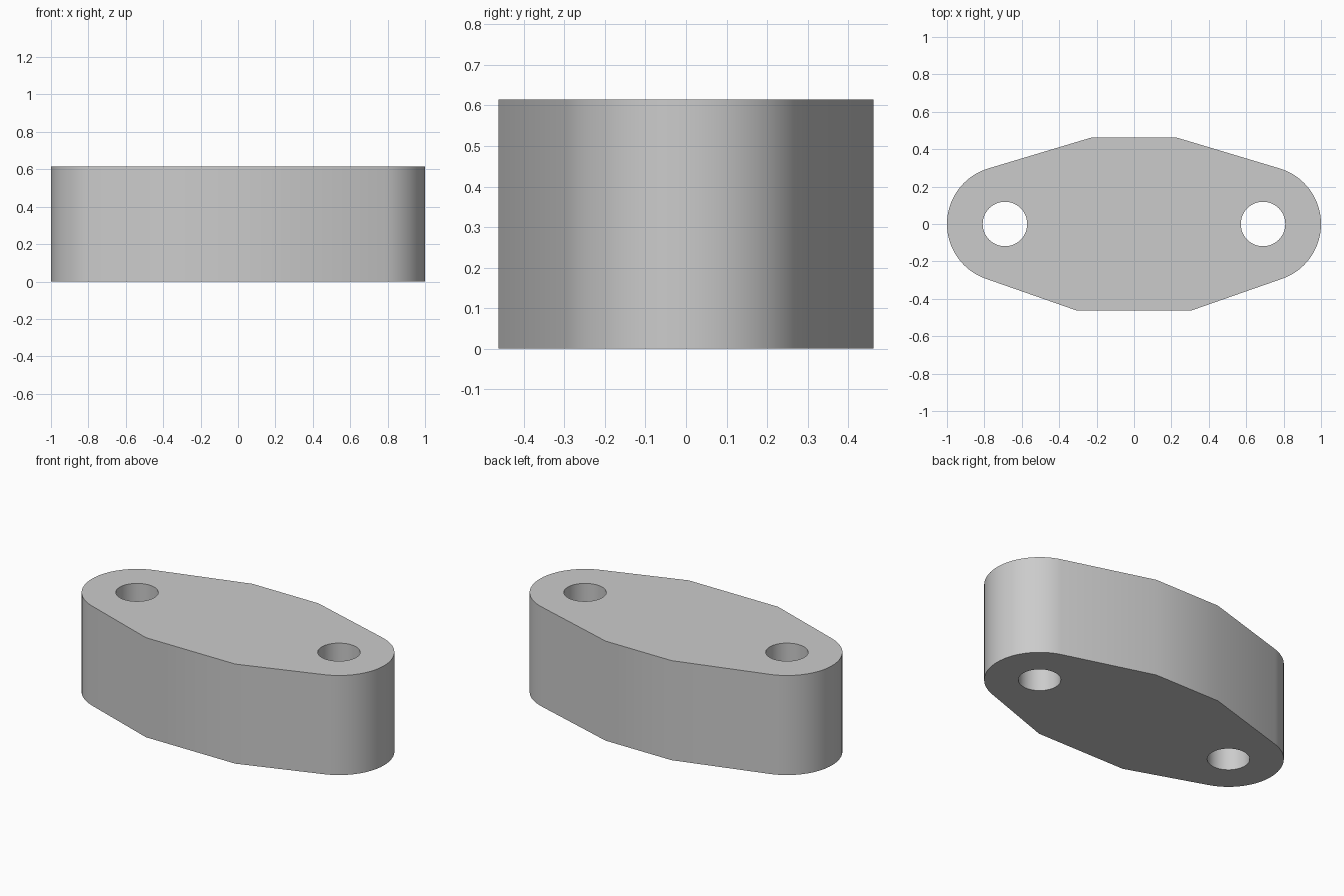
import bpy, bmesh
from math import acos, atan2, cos, hypot, sin, pi

cube = bpy.data.objects.get("Cube")
if cube:
    bpy.data.objects.remove(cube, do_unlink=True)

HEIGHT = 0.615
HALF_DEPTH = 0.463
END_X, END_R = 0.69, 0.31      # rounded ends
HOLE_R = 0.119
BACK_X, FRONT_X = 0.225, 0.305  # half widths of the flat sides
ARC_STEPS = 40

grey = bpy.data.materials.new("light grey")
grey.use_nodes = True
grey.diffuse_color = (0.6, 0.6, 0.6, 1)
grey.node_tree.nodes["Principled BSDF"].inputs["Base Color"].default_value = (0.6, 0.6, 0.6, 1)


def tangent_angle(x, y):
    """Angle on the right end arc where the line from the corner (x, y) touches it."""
    dx = x - END_X
    swing = acos(END_R / hypot(dx, y))
    return atan2(y, dx) - swing if y > 0 else atan2(y, dx) + swing


def prism(name, points, bottom, top):
    bm = bmesh.new()
    face = bm.faces.new([bm.verts.new((x, y, bottom)) for x, y in points])
    grown = bmesh.ops.extrude_face_region(bm, geom=[face], use_keep_orig=True)
    lifted = [v for v in grown["geom"] if isinstance(v, bmesh.types.BMVert)]
    bmesh.ops.translate(bm, verts=lifted, vec=(0, 0, top - bottom))
    bmesh.ops.recalc_face_normals(bm, faces=bm.faces)
    mesh = bpy.data.meshes.new(name)
    bm.to_mesh(mesh)
    bm.free()
    mesh.materials.append(grey)
    obj = bpy.data.objects.new(name, mesh)
    bpy.context.collection.objects.link(obj)
    return obj


# Right half of the outline, front to back, then mirrored to the left
start = tangent_angle(FRONT_X, -HALF_DEPTH)
end = tangent_angle(BACK_X, HALF_DEPTH)
angles = [start + (end - start) * i / ARC_STEPS for i in range(ARC_STEPS + 1)]
right = [(FRONT_X, -HALF_DEPTH)]
right += [(END_X + END_R * cos(a), END_R * sin(a)) for a in angles]
right.append((BACK_X, HALF_DEPTH))
outline = right + [(-x, y) for x, y in reversed(right)]
block = prism("flange_block", outline, 0, HEIGHT)

# Bolt holes through both ends
bpy.context.view_layer.objects.active = block
for side in (-1, 1):
    ring = [(side * END_X + HOLE_R * cos(2 * pi * i / 48), HOLE_R * sin(2 * pi * i / 48))
            for i in range(48)]
    cutter = prism("hole_cutter", ring, -0.1, HEIGHT + 0.1)
    cutter.hide_render = True
    cut = block.modifiers.new("bolt hole", "BOOLEAN")
    cut.operation = "DIFFERENCE"
    cut.solver = "EXACT"
    cut.object = cutter
    bpy.ops.object.modifier_apply(modifier=cut.name)
    bpy.data.objects.remove(cutter, do_unlink=True)

# Smooth walls, sharp rims
bpy.ops.object.select_all(action="DESELECT")
block.select_set(True)
bpy.ops.object.shade_smooth_by_angle(angle=pi / 6)
